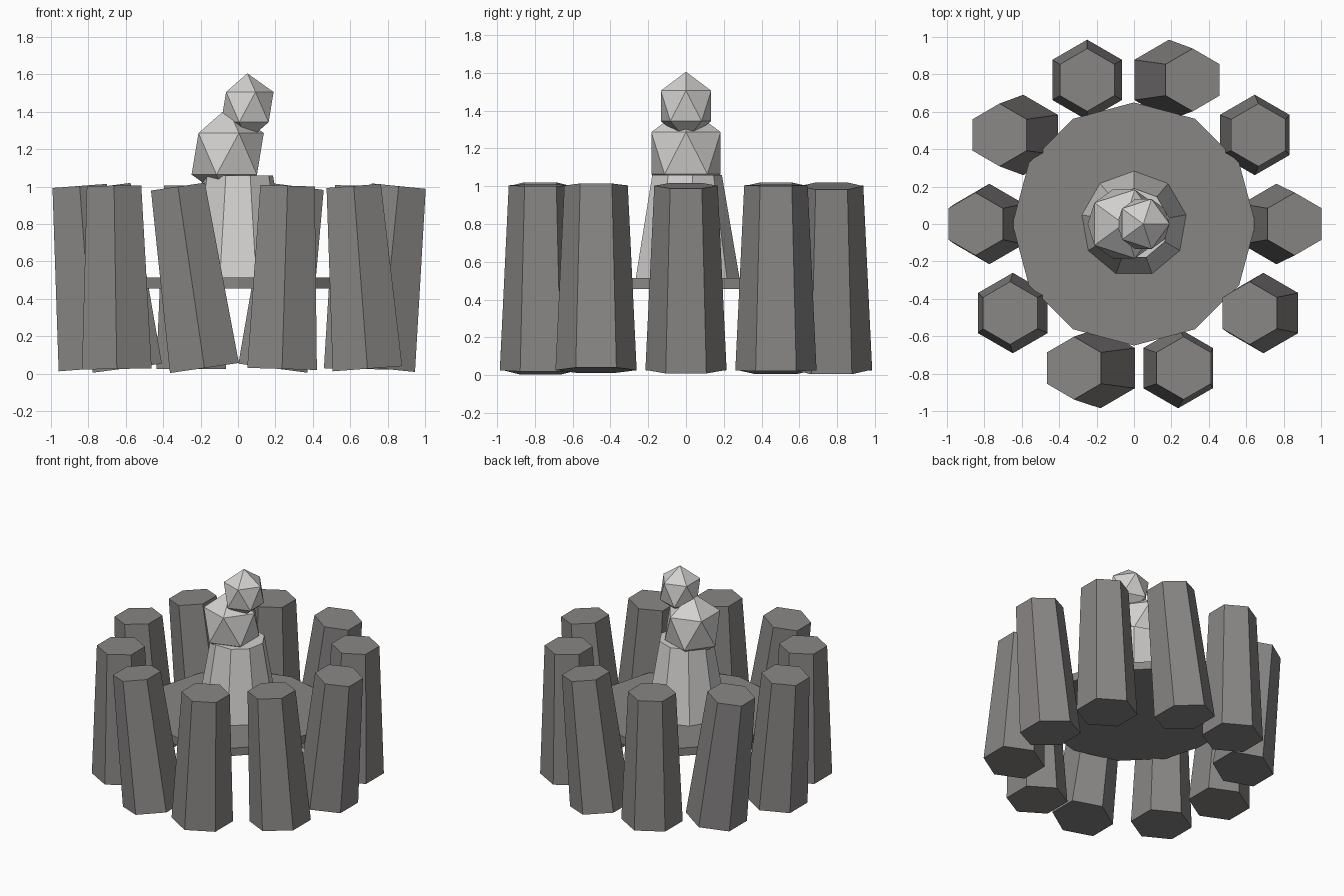
import bpy, bmesh, math
from mathutils import Matrix

if "Cube" in bpy.data.objects:
    bpy.data.objects.remove(bpy.data.objects["Cube"])


def material(name, rgb):
    m = bpy.data.materials.new(name)
    m.use_nodes = True
    m.diffuse_color = (*rgb, 1)
    bsdf = m.node_tree.nodes["Principled BSDF"]
    bsdf.inputs["Base Color"].default_value = (*rgb, 1)
    bsdf.inputs["Roughness"].default_value = 0.9
    return m


dark_stone = material("dark stone", (0.25, 0.24, 0.235))
pale_stone = material("pale stone", (0.65, 0.64, 0.63))


def add(name, bm, mat, matrix):
    mesh = bpy.data.meshes.new(name)
    bm.to_mesh(mesh)
    bm.free()
    mesh.materials.append(mat)
    ob = bpy.data.objects.new(name, mesh)
    ob.matrix_world = matrix
    bpy.context.collection.objects.link(ob)


def frustum(name, mat, sides, r_bottom, r_top, depth, centre, lean=0):
    bm = bmesh.new()
    bmesh.ops.create_cone(bm, cap_ends=True, segments=sides,
                          radius1=r_bottom, radius2=r_top, depth=depth)
    add(name, bm, mat, Matrix.Translation(centre) @ Matrix.Rotation(lean, 4, "Y"))


def boulder(name, radius, x, z):
    bm = bmesh.new()
    bmesh.ops.create_icosphere(bm, subdivisions=1, radius=radius)
    add(name, bm, pale_stone,
        Matrix.Translation((x, 0, z)) @ Matrix.Diagonal((1, 1, 1.15, 1)))


# Ring of tapered hexagonal columns, each leaning sideways by its own amount
leans = [0.10, 0.02, 0.13, 0.0, -0.13, -0.075, -0.015, -0.145, 0.03, -0.075]
for i, lean in enumerate(leans):
    a = math.radians(36 * i)
    frustum(f"column_{i + 1}", dark_stone, 6, 0.215, 0.168, 0.98,
            (0.81 * math.cos(a), 0.81 * math.sin(a), 0.515), lean)

# Round platform and central pedestal
frustum("platform", dark_stone, 12, 0.65, 0.65, 0.06, (0, 0, 0.485))
frustum("pedestal", pale_stone, 9, 0.283, 0.19, 0.545, (0, 0, 0.787))

# Stacked faceted boulders
boulder("lower_boulder", 0.216, -0.055, 1.175)
boulder("upper_boulder", 0.157, 0.05, 1.425)
